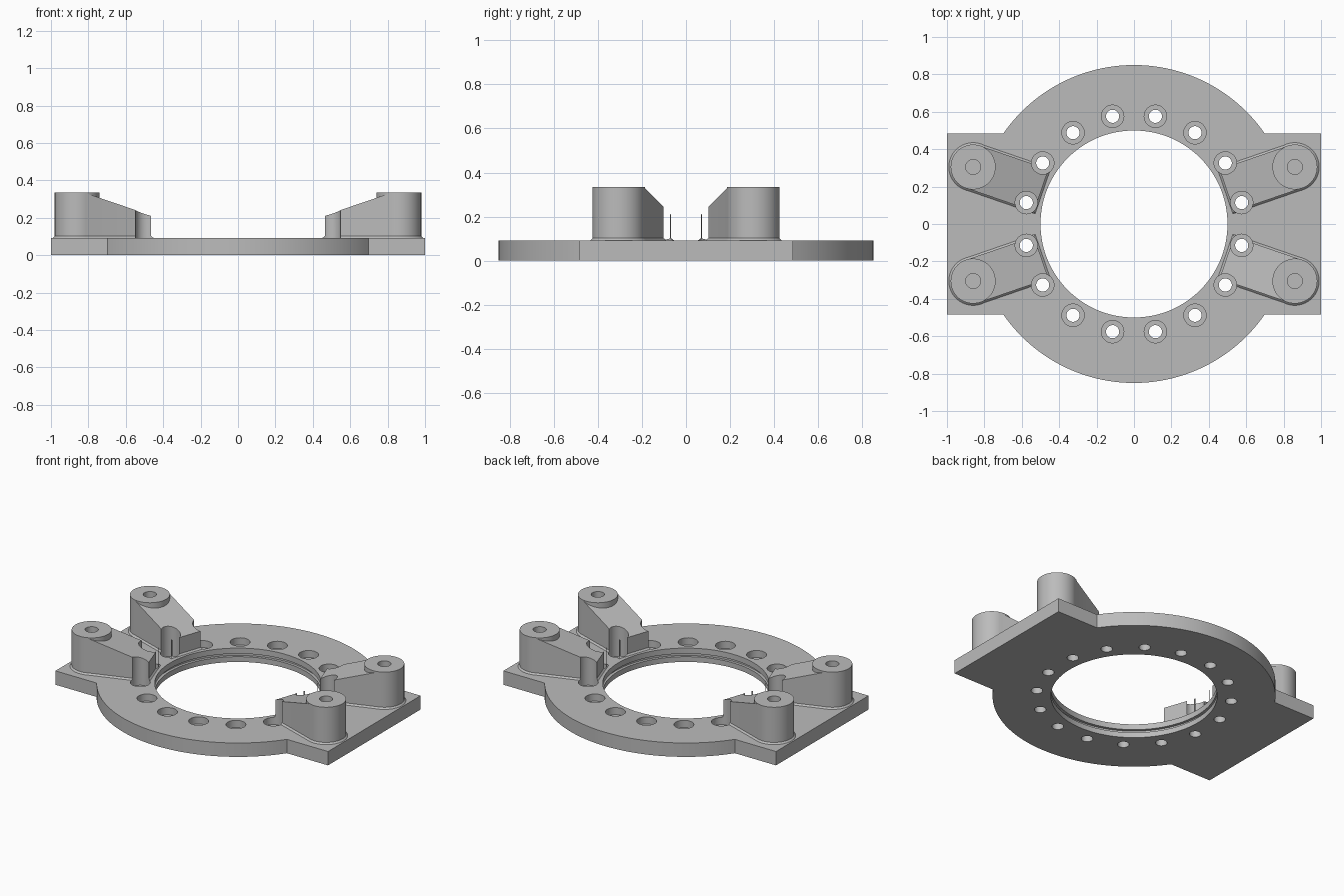
import bpy, bmesh
from math import sin, cos, pi, radians, sqrt, atan2

if "Cube" in bpy.data.objects:
    bpy.data.objects.remove(bpy.data.objects["Cube"])

PLATE_TOP, BOSS_TOP = 0.092, 0.335
BOSS_X, BOSS_Y, BOSS_R = 0.86, 0.305, 0.12
ARM_LENGTH, ARM_END_TOP = 0.385, 0.21
ARM_ANGLE = radians(199)

grey = bpy.data.materials.new("light grey")
grey.use_nodes = True
colour = (0.5, 0.5, 0.5, 1)
grey.diffuse_color = colour
grey.node_tree.nodes["Principled BSDF"].inputs["Base Color"].default_value = colour


def loft(bm, rings):
    """Closed solid through a stack of equal-length rings."""
    loops = [[bm.verts.new(p) for p in ring] for ring in rings]
    n = len(loops[0])
    for a, b in zip(loops, loops[1:]):
        for i in range(n):
            j = (i + 1) % n
            bm.faces.new((a[i], a[j], b[j], b[i]))
    bm.faces.new(loops[0][::-1])
    bm.faces.new(loops[-1])


def lathe(bm, profile, x=0, y=0, n=64):
    loft(bm, [[(x + r * cos(2 * pi * i / n), y + r * sin(2 * pi * i / n), z)
               for i in range(n)] for r, z in profile])


def finish(name, bm):
    bmesh.ops.recalc_face_normals(bm, faces=bm.faces)
    mesh = bpy.data.meshes.new(name)
    bm.to_mesh(mesh)
    bm.free()
    mesh.materials.append(grey)
    obj = bpy.data.objects.new(name, mesh)
    bpy.context.collection.objects.link(obj)
    return obj


def apply(obj, mod):
    bpy.ops.object.select_all(action='DESELECT')
    obj.select_set(True)
    bpy.context.view_layer.objects.active = obj
    bpy.ops.object.modifier_apply(modifier=mod.name)


def boolean(obj, other, operation):
    mod = obj.modifiers.new("cut", 'BOOLEAN')
    mod.operation = operation
    mod.solver = 'EXACT'
    mod.object = other
    apply(obj, mod)


# Ring plate: disc merged with a rectangular crossbar
R, HALF_Y = 0.85, 0.485
corner = atan2(HALF_Y, sqrt(R * R - HALF_Y * HALF_Y))
outline = []
for start, sign in ((corner, 1), (pi + corner, -1)):
    outline.append((sign, sign * HALF_Y))
    for i in range(49):
        a = start + (pi - 2 * corner) * i / 48
        outline.append((R * cos(a), R * sin(a)))
    outline.append((-sign, sign * HALF_Y))
bm = bmesh.new()
loft(bm, [[(x, y, z) for x, y in outline] for z in (0, PLATE_TOP)])
plate = finish("ring_plate", bm)

# Central opening with an inner groove
bm = bmesh.new()
lathe(bm, [(0.5, -0.1), (0.5, 0.035), (0.518, 0.035), (0.518, 0.055),
           (0.5, 0.055), (0.5, 0.2)], n=128)
opening = finish("opening_cutter", bm)

# Counterbored bolt holes
bm = bmesh.new()
for k in range(16):
    a = pi / 8 * (k + 0.5)
    lathe(bm, [(0.035, -0.1), (0.035, 0.045), (0.06, 0.045), (0.06, 0.5)],
          0.587 * cos(a), 0.587 * sin(a), 32)
bolts = finish("bolt_hole_cutter", bm)

# Post with a small flare at its foot
bm = bmesh.new()
lathe(bm, [(BOSS_R + 0.01, 0.08), (BOSS_R + 0.01, PLATE_TOP),
           (BOSS_R, PLATE_TOP + 0.01), (BOSS_R, BOSS_TOP)], BOSS_X, BOSS_Y)
arms = finish("support_arms", bm)


# Sloping beam reaching from the post towards the opening
def beam_ring(grow, low, high):
    w, end = BOSS_R - 0.001 + grow, ARM_LENGTH + grow
    c, s = cos(ARM_ANGLE), sin(ARM_ANGLE)
    return [(BOSS_X + u * c - v * s, BOSS_Y + u * s + v * c, z)
            for u, v, z in ((0, -w, high), (end, -w, low), (end, w, low), (0, w, high))]


bm = bmesh.new()
foot = PLATE_TOP + 0.01
loft(bm, [beam_ring(0.01, 0.08, 0.08), beam_ring(0.01, PLATE_TOP, PLATE_TOP),
          beam_ring(0, foot, foot), beam_ring(0, ARM_END_TOP, BOSS_TOP - 0.001)])
beam = finish("beam_helper", bm)

# Blind screw hole in the post
bm = bmesh.new()
lathe(bm, [(0.04, 0.2), (0.04, 0.5)], BOSS_X, BOSS_Y, 32)
screw = finish("screw_hole_cutter", bm)

boolean(plate, opening, 'DIFFERENCE')
boolean(plate, bolts, 'DIFFERENCE')
boolean(arms, beam, 'UNION')
boolean(arms, bolts, 'DIFFERENCE')
boolean(arms, screw, 'DIFFERENCE')

# Four mirrored arms
mirror = arms.modifiers.new("mirror", 'MIRROR')
mirror.use_axis = (True, True, False)
mirror.use_mirror_merge = False
apply(arms, mirror)

for helper in (opening, bolts, beam, screw):
    bpy.data.objects.remove(helper)

bpy.ops.object.select_all(action='DESELECT')
for obj in (plate, arms):
    obj.select_set(True)
bpy.context.view_layer.objects.active = plate
bpy.ops.object.shade_smooth_by_angle(angle=radians(30))
